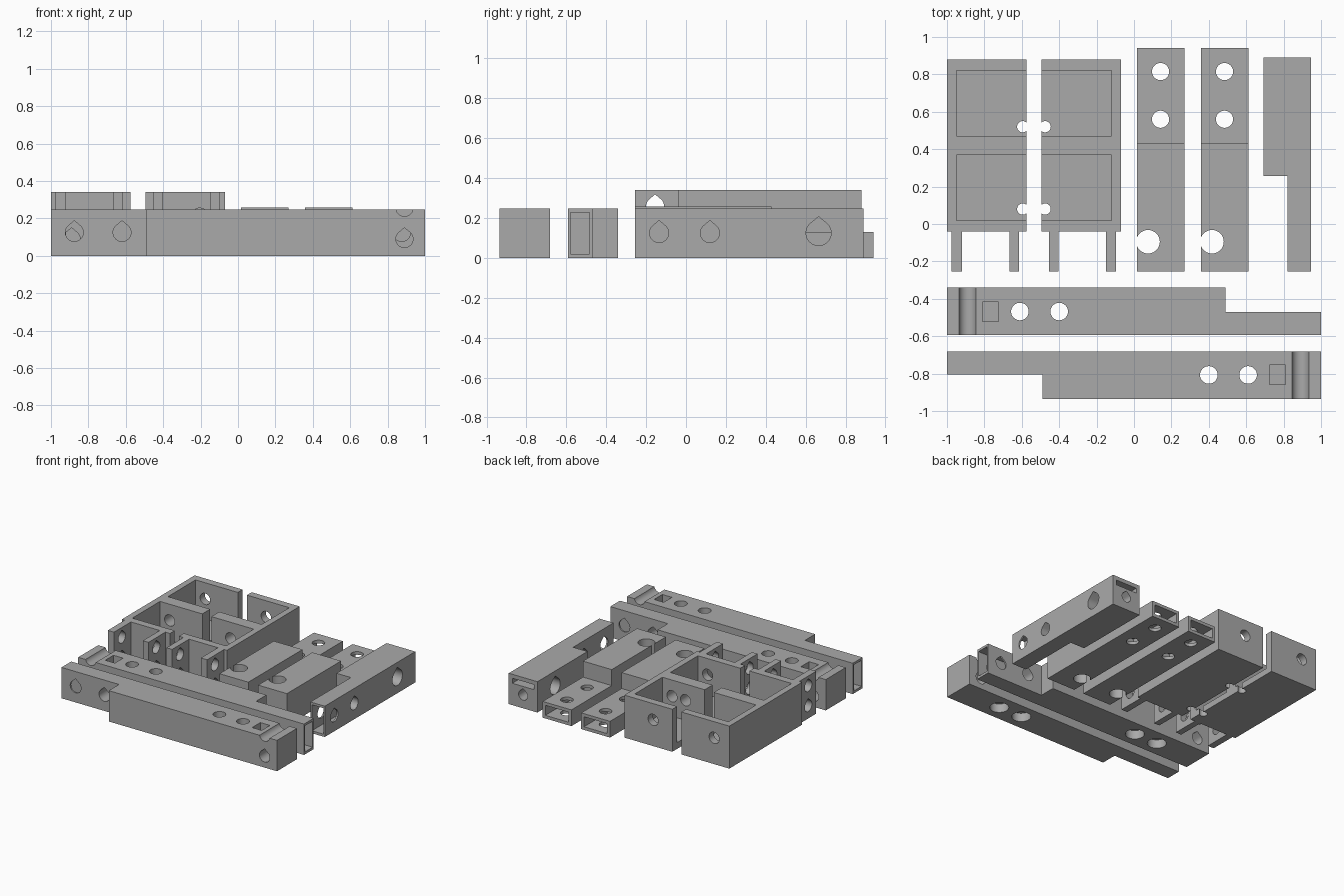
import bpy, bmesh, math
from mathutils import Matrix, Vector

if "Cube" in bpy.data.objects:
    bpy.data.objects.remove(bpy.data.objects["Cube"])

grey = bpy.data.materials.new("plain_grey")
grey.diffuse_color = (0.4, 0.4, 0.4, 1)
grey.use_nodes = True
grey.node_tree.nodes["Principled BSDF"].inputs["Base Color"].default_value = grey.diffuse_color


def make(name, pts, depth, matrix=Matrix()):
    """Extrude a 2D outline along local z and place it with a matrix."""
    bm = bmesh.new()
    face = bm.faces.new([bm.verts.new((x, y, 0)) for x, y in pts])
    ext = bmesh.ops.extrude_face_region(bm, geom=[face])
    bmesh.ops.translate(bm, vec=(0, 0, depth),
                        verts=[v for v in ext["geom"] if isinstance(v, bmesh.types.BMVert)])
    bm.transform(matrix)
    bmesh.ops.recalc_face_normals(bm, faces=bm.faces)
    me = bpy.data.meshes.new(name)
    bm.to_mesh(me)
    bm.free()
    ob = bpy.data.objects.new(name, me)
    bpy.context.collection.objects.link(ob)
    return ob


def rect(x0, x1, y0, y1):
    return [(x0, y0), (x1, y0), (x1, y1), (x0, y1)]


def box(x0, x1, y0, y1, z0, z1, name="cutter"):
    return make(name, rect(x0, x1, y0, y1), z1 - z0, Matrix.Translation((0, 0, z0)))


def ring(r, tear=False, n=32):
    """Circle, or a circle with a pointed top for sideways holes."""
    pts = []
    for i in range(n):
        a = 2 * math.pi * i / n
        if tear and math.radians(50) < a < math.radians(130):
            if i == n // 4:
                pts.append((0, r * 1.3))
            continue
        pts.append((r * math.cos(a), r * math.sin(a)))
    return pts


def hole(axis, pos, r, length, tear=False):
    """Hole along an axis, starting at pos and running in the positive direction."""
    cols = {"x": ((0, 1, 0), (0, 0, 1), (1, 0, 0)),
            "y": ((-1, 0, 0), (0, 0, 1), (0, 1, 0)),
            "z": ((1, 0, 0), (0, 1, 0), (0, 0, 1))}[axis]
    m = Matrix.Translation(pos) @ Matrix(cols).transposed().to_4x4()
    return make("cutter", ring(r, tear), length, m)


def combine(ob, others, op="DIFFERENCE"):
    """Apply booleans and remove the helper shapes."""
    for o in others:
        mod = ob.modifiers.new("cut", "BOOLEAN")
        mod.operation, mod.solver, mod.object = op, "EXACT", o
    dg = bpy.context.evaluated_depsgraph_get()
    me = bpy.data.meshes.new_from_object(ob.evaluated_get(dg))
    ob.modifiers.clear()
    ob.data = me
    for o in others:
        bpy.data.objects.remove(o)
    return ob


parts = []

# Two open trays with hinge legs, mirrored about x = -0.535
MID = -0.535
for side, name in ((1, "left_tray"), (-1, "right_tray")):
    def mx(a, b):
        return (a, b) if side == 1 else (2 * MID - b, 2 * MID - a)
    tray = box(*mx(-1, -0.575), -0.04, 0.88, 0, 0.34, name)
    combine(tray, [box(*mx(a, b), -0.255, 0, 0, 0.34)
                   for a, b in ((-0.975, -0.92), (-0.665, -0.615))], "UNION")
    cuts = [box(*mx(-0.95, -0.5), a, b, 0.05, 0.4) for a, b in ((0.02, 0.37), (0.47, 0.82))]
    # cable notches in the floor edge
    nx = mx(-0.595, -0.595)[0]
    cuts += [hole("z", (nx, y, -0.1), 0.03, 0.2) for y in (0.08, 0.52)]
    # wall holes: front and middle, then middle and back
    front, back = (-0.75, -0.865) if side == 1 else (-0.205, -0.325)
    cuts.append(hole("y", (front, -0.1, 0.21), 0.045, 0.65))
    cuts.append(hole("y", (back, 0.3, 0.21), 0.045, 0.7))
    # hinge holes through the legs
    cuts += [hole("x", (mx(-1.05, -0.53)[0], -0.155, z), 0.045, 0.52, True)
             for z in (0.1, 0.26)]
    parts.append(combine(tray, cuts))

# Two stepped finger blocks with a hollow low end
for i, x in enumerate((0.0, 0.342)):
    m = Matrix.Translation((x + 0.015, 0, 0)) @ Matrix(((0, 0, 1), (1, 0, 0), (0, 1, 0))).to_4x4()
    block = make("stepped_block_%d" % (i + 1),
                 [(-0.255, 0), (0.94, 0), (0.94, 0.13), (0.43, 0.13), (0.43, 0.258), (-0.255, 0.258)],
                 0.255, m)
    cuts = [box(x + 0.04, x + 0.245, 0.45, 1.0, 0.025, 0.105)]
    cuts += [hole("z", (x + 0.142, y, -0.1), 0.046, 0.4) for y in (0.56, 0.815)]
    cuts.append(hole("z", (x + 0.075, -0.095, -0.1), 0.063, 0.5))
    parts.append(combine(block, cuts))

# Two long beams, the second turned half a turn about their shared centre
H = 0.247
for name, turned in (("front_beam", False), ("rear_beam", True)):
    beam = make(name, [(-1, -0.805), (-0.49, -0.805), (-0.49, -0.935), (1, -0.935),
                       (1, -0.682), (-1, -0.682)], H)
    cuts = [box(-1.1, -0.68, -0.792, -0.695, 0.02, 0.228)]                # hollow narrow end
    cuts += [hole("y", (x, -1, 0.125), 0.048, 0.4, True) for x in (-0.875, -0.62)]
    cuts.append(hole("y", (0.89, -1, 0.09), 0.046, 0.4, True))
    cuts.append(hole("y", (0.89, -1, 0.257), 0.046, 0.4))                 # top groove
    cuts.append(box(0.725, 0.81, -0.857, -0.753, 0.08, 0.3))              # square pocket
    for x in (0.4, 0.61):
        cuts.append(hole("z", (x, -0.807, -0.1), 0.047, 0.5))
        cuts.append(hole("z", (x, -0.807, -0.1), 0.07, 0.17))             # wider below
    combine(beam, cuts)
    if turned:
        c = Vector((0, -0.6375, 0))
        beam.data.transform(Matrix.Translation(c) @ Matrix.Rotation(math.pi, 4, "Z")
                            @ Matrix.Translation(-c))
    parts.append(beam)

# Short side beam
short = make("side_beam", [(0.82, -0.255), (0.947, -0.255), (0.947, 0.89), (0.693, 0.89),
                           (0.693, 0.257), (0.82, 0.257)], H)
cuts = [box(0.833, 0.934, -0.35, 0.06, 0.02, 0.228)]
cuts += [hole("x", (0.6, y, 0.125), r, 0.45, True)
         for y, r in ((-0.135, 0.048), (0.12, 0.048), (0.665, 0.063))]
cuts.append(hole("y", (0.82, 0.665, 0.105), 0.04, 0.3, True))
cuts.append(box(0.725, 0.915, 0.79, 1.0, 0.175, 0.215))
parts.append(combine(short, cuts))

# One colour; smooth bores with sharp edges
for ob in parts:
    ob.data.materials.clear()
    ob.data.materials.append(grey)
    for p in ob.data.polygons:
        p.material_index = 0
bpy.ops.object.select_all(action="DESELECT")
for ob in parts:
    ob.select_set(True)
bpy.context.view_layer.objects.active = parts[0]
bpy.ops.object.shade_smooth_by_angle(angle=math.radians(30))
